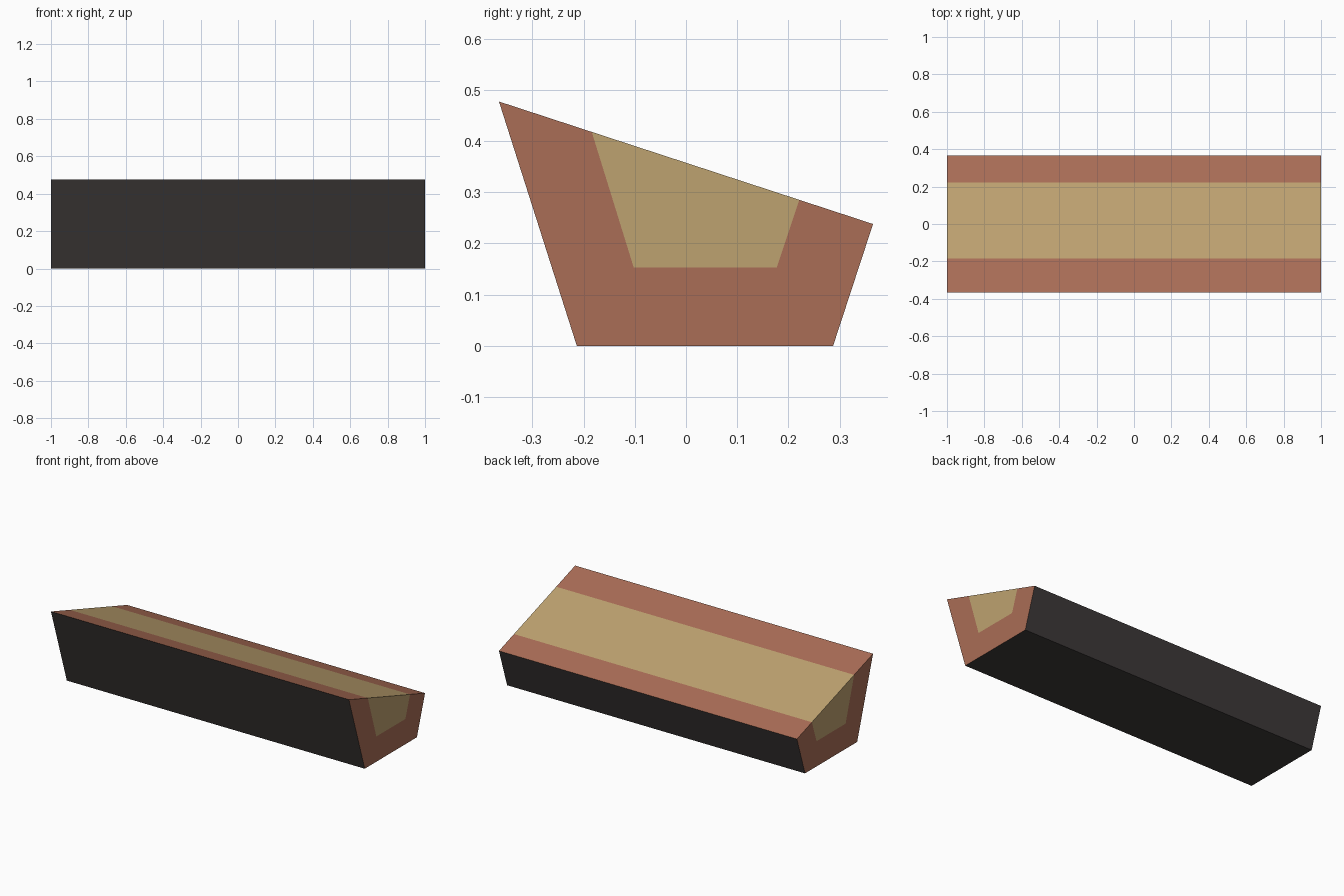
import bpy, bmesh

if "Cube" in bpy.data.objects:
    bpy.data.objects.remove(bpy.data.objects["Cube"])


def srgb(r, g, b):
    lin = lambda c: c / 12.92 if c <= 0.04045 else ((c + 0.055) / 1.055) ** 2.4
    return tuple(lin(c / 255) for c in (r, g, b)) + (1.0,)


def material(name, rgb):
    m = bpy.data.materials.new(name)
    m.diffuse_color = srgb(*rgb)
    m.use_nodes = True
    m.node_tree.nodes["Principled BSDF"].inputs["Base Color"].default_value = m.diffuse_color
    return m


CHARCOAL, BROWN, TAN = 0, 1, 2
mats = [material("charcoal", (62, 58, 57)),
        material("red_brown", (170, 109, 86)),
        material("tan", (190, 162, 112))]


def top_z(y):
    # sloped top of the bar
    return 0.477 - (y + 0.365) * 0.239 / 0.73


# (y, z) cross-section: outer shell and lighter core, front top -> back top
outer = [(-0.365, 0.477), (-0.213, 0.0), (0.287, 0.0), (0.365, 0.238)]
core = [(-0.184, top_z(-0.184)), (-0.102, 0.153), (0.177, 0.153), (0.221, top_z(0.221))]

bm = bmesh.new()
O, C = [[[bm.verts.new((x, y, z)) for y, z in pts] for x in (-1, 1)]
        for pts in (outer, core)]


def face(verts, colour):
    bm.faces.new(verts).material_index = colour


def strip(a, b, colour, ia, ib):
    # long face running the length of the bar
    face((a[0][ia], a[1][ia], b[1][ib], b[0][ib]), colour)


# ends: brown surround and tan core
for o, c in zip(O, C):
    for i in range(3):
        face((o[i], o[i + 1], c[i + 1], c[i]), BROWN)
    face(c, TAN)

# dark front, bottom and back
for i in range(3):
    strip(O, O, CHARCOAL, i, i + 1)

# top: brown, tan, brown
strip(O, C, BROWN, 0, 0)
strip(C, C, TAN, 0, 3)
strip(C, O, BROWN, 3, 3)

bmesh.ops.recalc_face_normals(bm, faces=bm.faces[:])
mesh = bpy.data.meshes.new("split_log_bar")
bm.to_mesh(mesh)
bm.free()
for m in mats:
    mesh.materials.append(m)
bpy.context.collection.objects.link(bpy.data.objects.new("split_log_bar", mesh))
